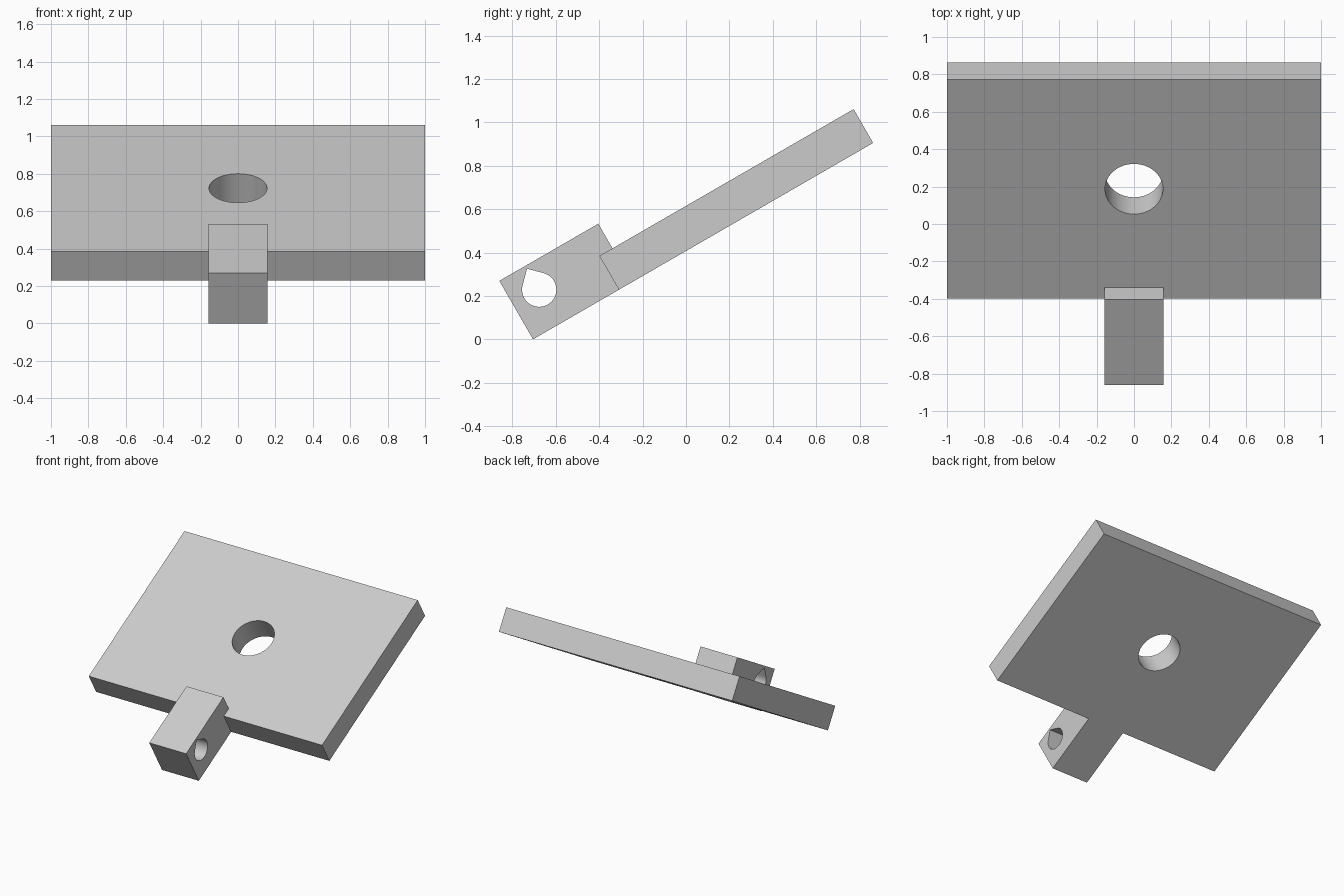
import bpy, bmesh
from math import radians, sin, cos, sqrt
from mathutils import Matrix, Vector

cube = bpy.data.objects.get("Cube")
if cube:
    bpy.data.objects.remove(cube, do_unlink=True)

grey = bpy.data.materials.new("plain grey")
grey.use_nodes = True
colour = (0.6, 0.6, 0.6, 1)
grey.diffuse_color = colour
grey.node_tree.nodes["Principled BSDF"].inputs["Base Color"].default_value = colour

# The whole part is laid out flat, then tilted about its lower front edge
TILT = Matrix.Translation((0, -0.705, 0)) @ Matrix.Rotation(radians(30), 4, 'X')


def prism(name, points, direction):
    """Extrude a closed outline along a direction into a tilted solid."""
    bm = bmesh.new()
    face = bm.faces.new([bm.verts.new(p) for p in points])
    new = bmesh.ops.extrude_face_region(bm, geom=[face])["geom"]
    verts = [g for g in new if isinstance(g, bmesh.types.BMVert)]
    bmesh.ops.translate(bm, verts=verts, vec=Vector(direction))
    bmesh.ops.recalc_face_normals(bm, faces=bm.faces)
    mesh = bpy.data.meshes.new(name)
    bm.to_mesh(mesh)
    bm.free()
    mesh.materials.append(grey)
    obj = bpy.data.objects.new(name, mesh)
    obj.matrix_world = TILT
    bpy.context.collection.objects.link(obj)
    return obj


def slab(name, half_width, front, back, height):
    corners = [(-half_width, front, 0), (half_width, front, 0),
               (half_width, back, 0), (-half_width, back, 0)]
    return prism(name, corners, (0, 0, height))


def arc(radius, start, end, steps):
    angles = [radians(start + (end - start) * i / steps) for i in range(steps + 1)]
    return [(radius * cos(a), radius * sin(a)) for a in angles]


# Plate and hinge block
plate = slab("tilted_plate", 1, 0.457, 1.81, 0.18)
block = slab("hinge_block", 0.158, 0, 0.527, 0.311)

# Round hole through the plate
round_cutter = prism("round_hole_cutter",
                     [(x, y + 1.134, -0.1) for x, y in arc(0.155, 0, 360, 64)[:-1]],
                     (0, 0, 0.5))

# Teardrop hole across the block, with its point towards the upper face
R = 0.079
drop = arc(R, 135, 405, 48) + [(0, R * sqrt(2))]
drop_cutter = prism("teardrop_hole_cutter",
                    [(-0.3, u + 0.139, v + 0.184) for u, v in drop], (0.6, 0, 0))

# Join the block to the plate and cut both holes
bpy.context.view_layer.update()
bpy.context.view_layer.objects.active = plate
for tool, operation in ((block, 'UNION'), (round_cutter, 'DIFFERENCE'),
                        (drop_cutter, 'DIFFERENCE')):
    mod = plate.modifiers.new(tool.name, 'BOOLEAN')
    mod.object, mod.operation, mod.solver = tool, operation, 'EXACT'
    bpy.ops.object.modifier_apply(modifier=mod.name)
    bpy.data.objects.remove(tool, do_unlink=True)

plate.name = "plate_with_hinge_block"
bpy.ops.object.select_all(action='DESELECT')
plate.select_set(True)
bpy.ops.object.shade_smooth_by_angle(angle=radians(30))
